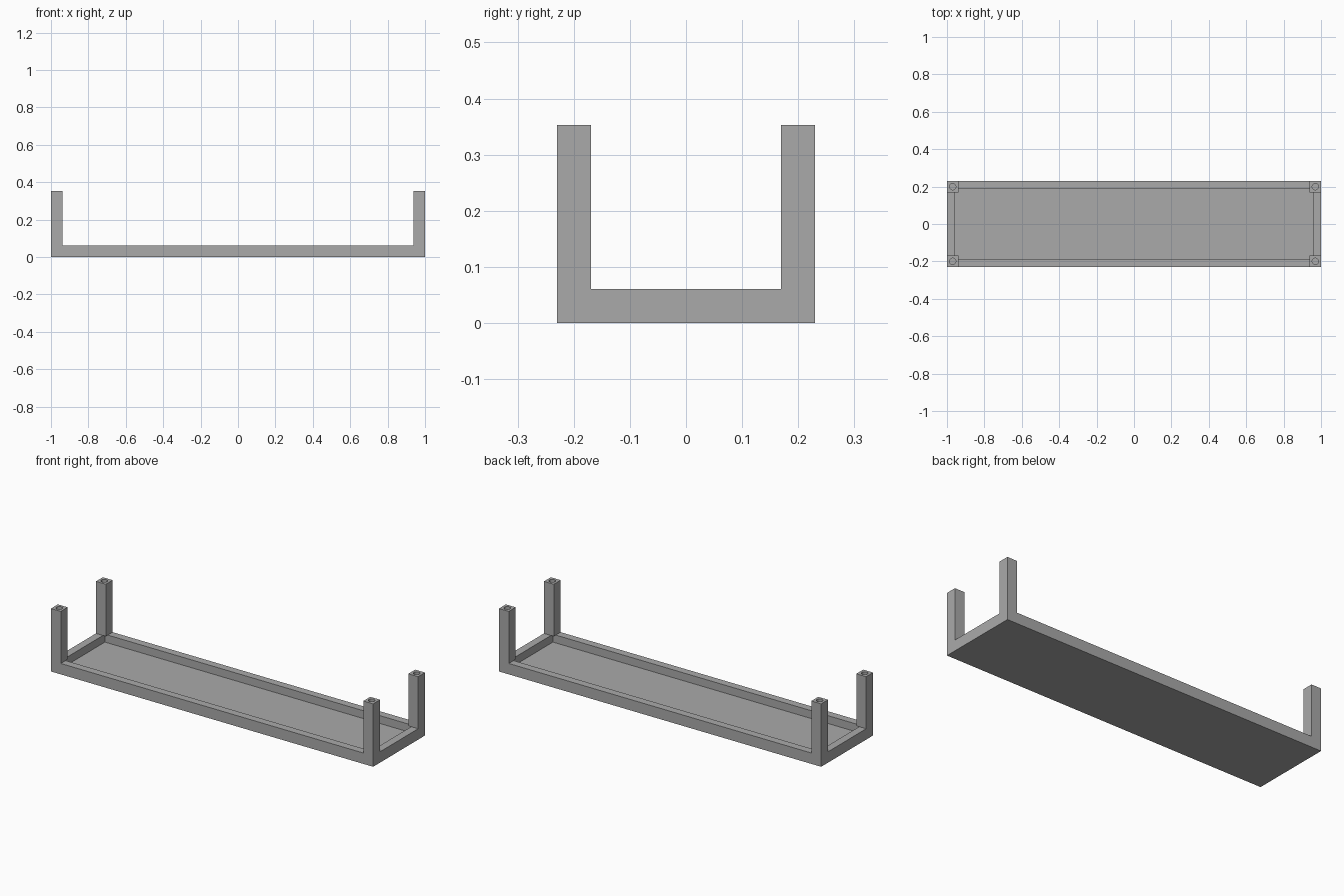
import bpy
import bmesh
from mathutils import Matrix

cube = bpy.data.objects.get("Cube")
if cube:
    bpy.data.objects.remove(cube, do_unlink=True)

LENGTH, WIDTH, BAR = 2.0, 0.46, 0.061
HEIGHT, FLOOR = 0.353, 0.017
HOLE_RADIUS, HOLE_DEPTH = 0.017, 0.06

grey = bpy.data.materials.new("plain grey")
grey.use_nodes = True
colour = (0.4, 0.4, 0.4, 1)
grey.diffuse_color = colour
grey.node_tree.nodes["Principled BSDF"].inputs["Base Color"].default_value = colour


def add_object(name, bm):
    bmesh.ops.recalc_face_normals(bm, faces=bm.faces)
    mesh = bpy.data.meshes.new(name)
    bm.to_mesh(mesh)
    bm.free()
    mesh.materials.append(grey)
    obj = bpy.data.objects.new(name, mesh)
    bpy.context.collection.objects.link(obj)
    return obj


def new_box(size, centre):
    bm = bmesh.new()
    bmesh.ops.create_cube(bm, size=1)
    bmesh.ops.scale(bm, vec=size, verts=bm.verts)
    bmesh.ops.translate(bm, vec=centre, verts=bm.verts)
    return bm


# Tray: a box whose top is inset to leave a rim, then sunk to the floor
bm = new_box((LENGTH, WIDTH, BAR), (0, 0, BAR / 2))
top = max(bm.faces, key=lambda f: f.calc_center_median().z)
bmesh.ops.inset_region(bm, faces=[top], thickness=BAR)
inner = bmesh.ops.extrude_discrete_faces(bm, faces=[top])["faces"][0]
bmesh.ops.translate(bm, vec=(0, 0, FLOOR - BAR), verts=inner.verts)
add_object("tray", bm)

# Corner posts, each with a round socket bored into its top
for side, sx in (("left", 1), ("right", -1)):
    for end, sy in (("front", -1), ("back", 1)):
        x, y = sx * (LENGTH - BAR) / 2, sy * (WIDTH - BAR) / 2
        post = add_object(f"{end}_{side}_post",
                          new_box((BAR, BAR, HEIGHT - BAR), (x, y, (HEIGHT + BAR) / 2)))
        bm = bmesh.new()
        bmesh.ops.create_cone(bm, cap_ends=True, segments=32, radius1=HOLE_RADIUS,
                              radius2=HOLE_RADIUS, depth=2 * HOLE_DEPTH,
                              matrix=Matrix.Translation((x, y, HEIGHT)))
        cutter = add_object(f"{end}_{side}_socket_cutter", bm)
        cutter.hide_render = True
        cutter.hide_set(True)
        socket = post.modifiers.new("socket", 'BOOLEAN')
        socket.operation = 'DIFFERENCE'
        socket.solver = 'EXACT'
        socket.object = cutter
        bpy.context.view_layer.objects.active = post
        post.select_set(True)
        bpy.ops.object.shade_smooth_by_angle()
        post.select_set(False)
